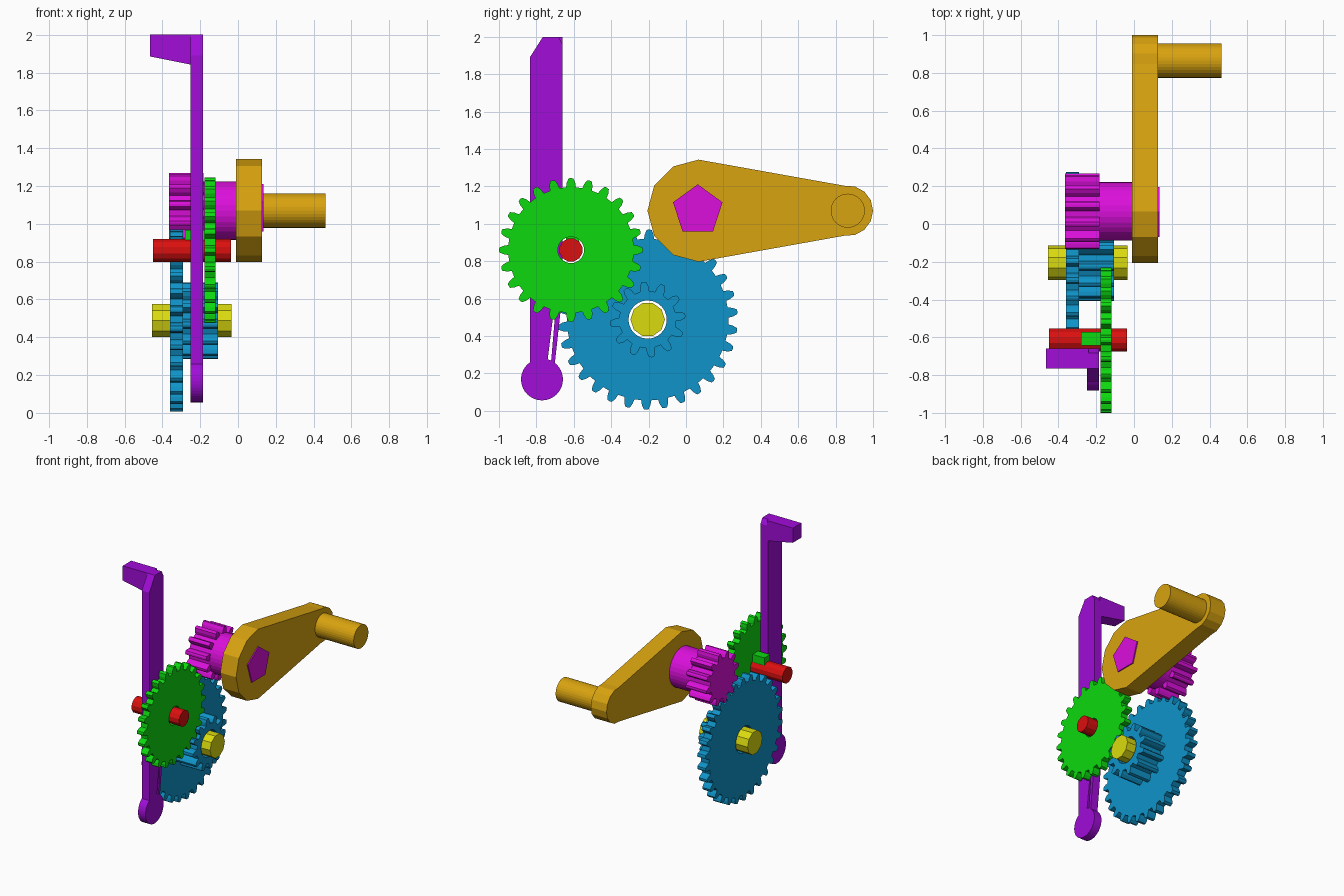
import bpy, bmesh, math

if "Cube" in bpy.data.objects:
    bpy.data.objects.remove(bpy.data.objects["Cube"])


def lin(c):
    return c / 12.92 if c <= 0.04045 else ((c + 0.055) / 1.055) ** 2.4


def material(name, r, g, b):
    m = bpy.data.materials.new(name)
    m.diffuse_color = (lin(r), lin(g), lin(b), 1)
    m.use_nodes = True
    m.node_tree.nodes["Principled BSDF"].inputs["Base Color"].default_value = m.diffuse_color
    return m


PURPLE = material("purple", 0.63, 0.05, 0.85)
GREEN = material("green", 0.05, 0.85, 0.06)
BLUE = material("blue", 0.06, 0.58, 0.79)
RED = material("red", 0.86, 0.06, 0.06)
YELLOW = material("yellow", 0.86, 0.86, 0.06)
MAGENTA = material("magenta", 0.86, 0.06, 0.86)
GOLD = material("gold", 0.85, 0.64, 0.06)


def prism(name, loop, a, b, mat, axis="x", hole=None):
    """Extrude a 2D loop along an axis; an optional hole loop has the same point count."""
    bm = bmesh.new()

    def ring(pts, t):
        if axis == "x":
            return [bm.verts.new((t, u, v)) for u, v in pts]
        return [bm.verts.new((u, t, v)) for u, v in pts]

    def bridge(p, q):
        n = len(p)
        for i in range(n):
            j = (i + 1) % n
            bm.faces.new((p[i], p[j], q[j], q[i]))

    o1, o2 = ring(loop, a), ring(loop, b)
    bridge(o1, o2)
    if hole:
        h1, h2 = ring(hole, a), ring(hole, b)
        bridge(h2, h1)
        bridge(h1, o1)
        bridge(o2, h2)
    else:
        bm.faces.new(o1[::-1])
        bm.faces.new(o2)
    bmesh.ops.recalc_face_normals(bm, faces=bm.faces)
    me = bpy.data.meshes.new(name)
    bm.to_mesh(me)
    bm.free()
    me.materials.append(mat)
    ob = bpy.data.objects.new(name, me)
    bpy.context.collection.objects.link(ob)
    return ob


def arc(c, r, a0, a1, n):
    """n + 1 points on an arc, angles in degrees."""
    out = []
    for i in range(n + 1):
        t = math.radians(a0 + (a1 - a0) * i / n)
        out.append((c[0] + r * math.cos(t), c[1] + r * math.sin(t)))
    return out


def circle(c, r, n, phase=0):
    return arc(c, r, phase, phase + 360, n)[:-1]


# tooth outline: (fraction of pitch, 0 = root, 1 = tip)
TOOTH = [(-0.30, 0), (-0.24, 0.5), (-0.13, 0.95), (0, 1), (0.13, 0.95), (0.24, 0.5), (0.30, 0)]


def gear(name, c, teeth, root, tip, phase, a, b, mat, bore=None):
    outer, inner = [], []
    for k in range(teeth):
        for f, h in TOOTH:
            t = math.radians(phase) + (k + f) * 2 * math.pi / teeth
            r = root + (tip - root) * h
            outer.append((c[0] + r * math.cos(t), c[1] + r * math.sin(t)))
            if bore:
                inner.append((c[0] + bore * math.cos(t), c[1] + bore * math.sin(t)))
    return prism(name, outer, a, b, mat, hole=inner or None)


G, B, M = (-0.615, 0.86), (-0.205, 0.488), (0.067, 1.07)   # axle centres (y, z)

# compound blue gear on the yellow axle
gear("large_gear", B, 30, 0.432, 0.482, -91, -0.36, -0.29, BLUE, bore=0.102)
gear("large_gear_pinion", B, 12, 0.153, 0.203, 6, -0.29, -0.105, BLUE, bore=0.102)
prism("yellow_axle", circle(B, 0.092, 10, 0), -0.455, -0.035, YELLOW)

# green gear with its cam tooth on the red axle
gear("cam_gear", G, 24, 0.336, 0.385, 90, -0.177, -0.12, GREEN, bore=0.07)
prism("cam_tooth", [(-0.642, 0.90), (-0.572, 0.90), (-0.572, 0.966), (-0.642, 0.966)],
      -0.28, -0.17, GREEN)
prism("red_axle", circle(G, 0.063, 12, 15), -0.45, -0.037, RED)

# drive pinion with hub and pentagonal peg
gear("drive_pinion", M, 12, 0.153, 0.203, 260, -0.365, -0.183, MAGENTA)
prism("drive_hub", circle(M, 0.155, 32), -0.185, -0.009, MAGENTA)
prism("drive_peg", circle((0.063, 1.072), 0.139, 5, 90), -0.02, 0.136, MAGENTA)

# crank arm and handle
K = (0.865, 1.07)
arm = arc(M, 0.273, 90, 270, 6) + arc(K, 0.135, -98, 98, 8)
prism("crank_arm", arm, -0.01, 0.127, GOLD)
prism("crank_handle", circle(K, 0.091, 32), 0.12, 0.462, GOLD)

# striker lever: bar, thin spring strip, round foot and top hook
bar = [(-0.835, 0.2), (-0.745, 0.2), (-0.74, 0.27), (-0.705, 0.55), (-0.66, 0.62),
       (-0.66, 1.96), (-0.682, 2.0), (-0.765, 2.0), (-0.835, 1.89)]
prism("lever_bar", bar, -0.25, -0.185, PURPLE)
strip = [(-0.725, 0.22), (-0.705, 0.22), (-0.66, 0.63), (-0.69, 0.63)]
prism("lever_spring", strip, -0.249, -0.186, PURPLE)
prism("lever_foot", circle((-0.77, 0.168), 0.112, 40), -0.25, -0.185, PURPLE)
hook = [(-0.465, 2.0), (-0.24, 2.0), (-0.24, 1.84), (-0.465, 1.885)]
prism("lever_hook", hook, -0.765, -0.66, PURPLE, axis="y")
